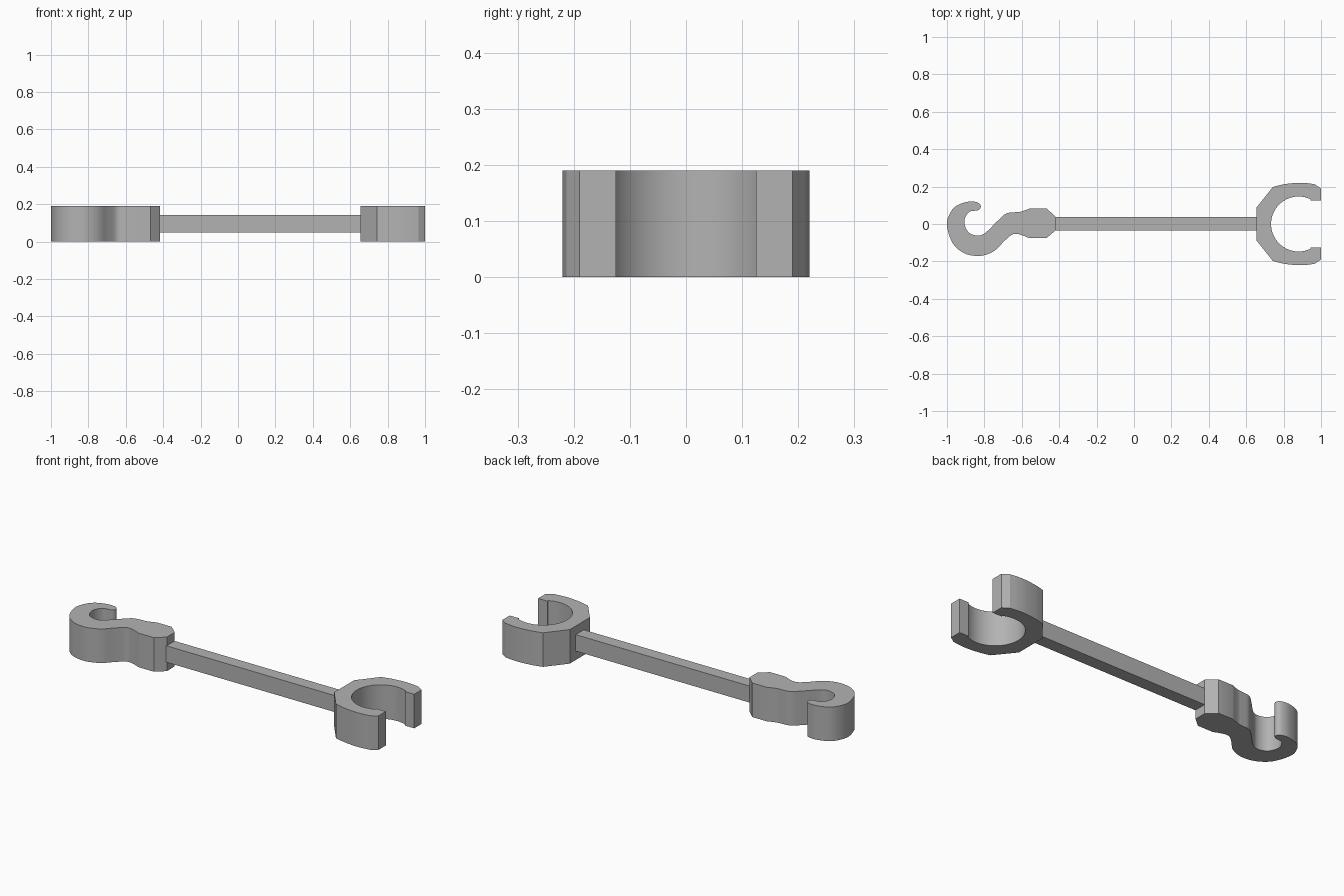
import bpy, bmesh, math
from mathutils import Vector

cube = bpy.data.objects.get("Cube")
if cube:
    bpy.data.objects.remove(cube, do_unlink=True)

HEIGHT = 0.19

grey = bpy.data.materials.new("plain grey")
grey.use_nodes = True
grey.diffuse_color = (0.45, 0.45, 0.45, 1)
grey.node_tree.nodes["Principled BSDF"].inputs["Base Color"].default_value = grey.diffuse_color


def smooth_path(points, steps=6):
    """Catmull-Rom curve through the given points."""
    p = [Vector(q) for q in points]
    p = [2 * p[0] - p[1]] + p + [2 * p[-1] - p[-2]]
    out = []
    for a, b, c, d in zip(p, p[1:], p[2:], p[3:]):
        for i in range(steps):
            t = i / steps
            out.append(0.5 * (2 * b + (c - a) * t + (2 * a - 5 * b + 4 * c - d) * t**2
                              + (3 * b - a - 3 * c + d) * t**3))
    return out + [p[-2]]


def arc(centre, radius, start, end, steps):
    angles = [math.radians(start + (end - start) * i / steps) for i in range(steps + 1)]
    return [Vector((centre[0] + radius * math.cos(a), centre[1] + radius * math.sin(a)))
            for a in angles]


def extrude(name, outline, bottom, top):
    """Solid prism from a flat outline."""
    bm = bmesh.new()
    face = bm.faces.new([bm.verts.new((p[0], p[1], bottom)) for p in outline])
    result = bmesh.ops.extrude_face_region(bm, geom=[face])
    verts = [g for g in result["geom"] if isinstance(g, bmesh.types.BMVert)]
    bmesh.ops.translate(bm, verts=verts, vec=(0, 0, top - bottom))
    bmesh.ops.recalc_face_normals(bm, faces=bm.faces)
    mesh = bpy.data.meshes.new(name)
    bm.to_mesh(mesh)
    bm.free()
    mesh.materials.append(grey)
    obj = bpy.data.objects.new(name, mesh)
    bpy.context.collection.objects.link(obj)
    bpy.ops.object.select_all(action="DESELECT")
    obj.select_set(True)
    bpy.context.view_layer.objects.active = obj
    bpy.ops.object.shade_smooth_by_angle(angle=math.radians(20))
    return obj


# Connecting bar
extrude("bar", [(-0.42, -0.034), (0.66, -0.034), (0.66, 0.037), (-0.42, 0.037)], 0.05, 0.142)

# Open clip: upper half of the outline, then mirrored
half = [Vector((0.655, 0.088)), Vector((0.743, 0.198))]
half += smooth_path([(0.743, 0.198), (0.8, 0.212), (0.87, 0.22), (0.92, 0.219), (0.965, 0.213)])[1:]
half += [Vector((1, 0.19)), Vector((1, 0.125)), Vector((0.943, 0.125))]
half += arc((0.88, 0), 0.147, 64, 180, 20)
lower = [Vector((p.x, -p.y)) for p in reversed(half[:-1])]
extrude("clip", half + lower, 0, HEIGHT)

# Hook: outer curve, rounded tip, inner curve, then the faceted neck
outer = smooth_path([(-0.56, -0.075), (-0.615, -0.055), (-0.652, -0.057), (-0.695, -0.093),
                     (-0.738, -0.137), (-0.785, -0.162), (-0.84, -0.171), (-0.908, -0.156),
                     (-0.968, -0.105), (-1, -0.01), (-0.984, 0.057), (-0.945, 0.1),
                     (-0.88, 0.12), (-0.834, 0.114), (-0.819, 0.094), (-0.829, 0.076),
                     (-0.852, 0.071), (-0.88, 0.065), (-0.902, 0.035), (-0.906, 0),
                     (-0.885, -0.044), (-0.84, -0.062), (-0.797, -0.049), (-0.733, 0.013),
                     (-0.685, 0.055), (-0.635, 0.063), (-0.605, 0.066), (-0.556, 0.083)])
neck = [(-0.467, 0.083), (-0.417, 0.037), (-0.417, -0.032), (-0.467, -0.075)]
extrude("hook", outer + [Vector(p) for p in neck], 0, HEIGHT)
